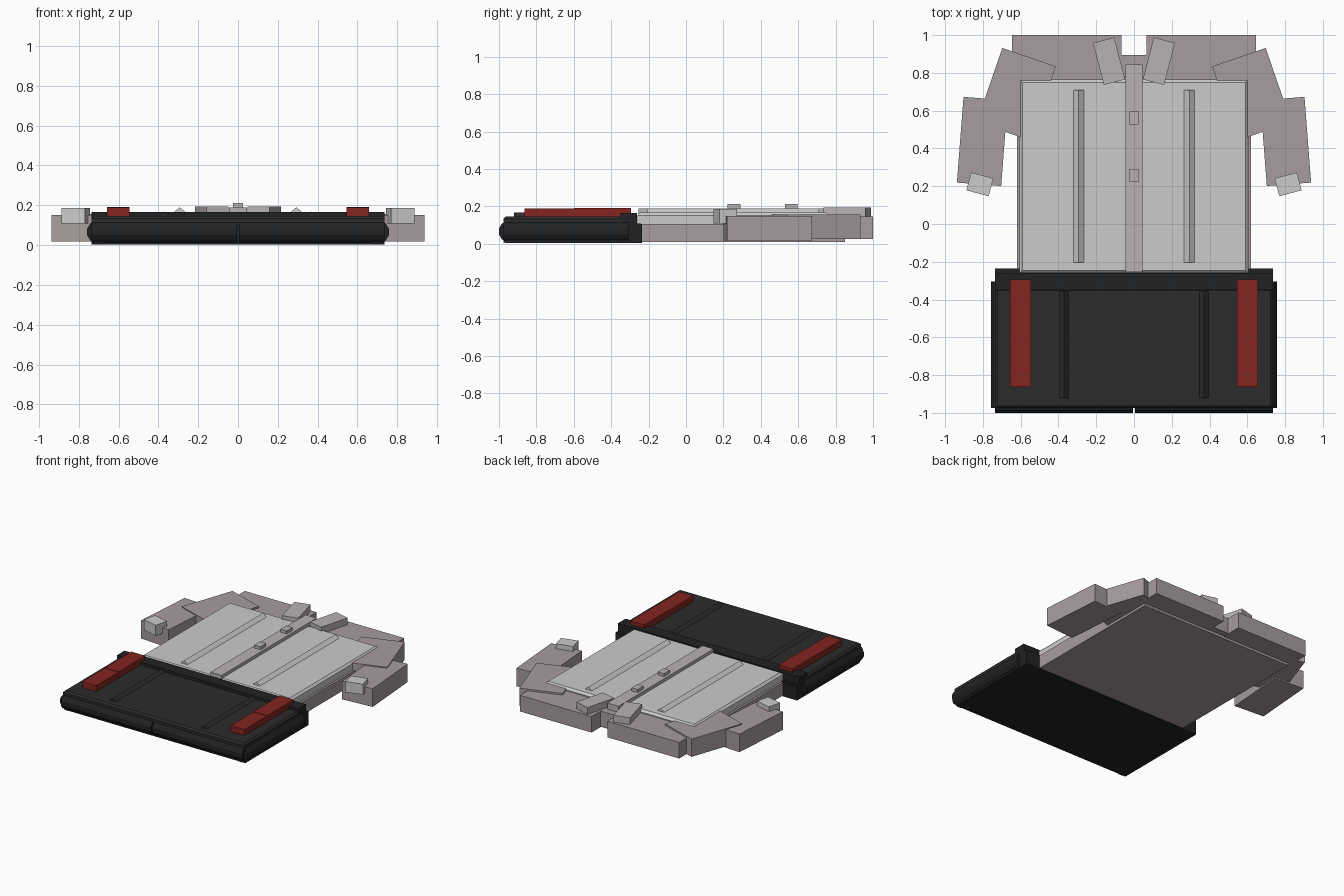
import bpy, bmesh
from math import radians, pi
from mathutils import Matrix, Vector

if "Cube" in bpy.data.objects:
    bpy.data.objects.remove(bpy.data.objects["Cube"])


def mat(name, rgb):
    m = bpy.data.materials.new(name)
    m.diffuse_color = (*rgb, 1)
    m.use_nodes = True
    m.node_tree.nodes["Principled BSDF"].inputs["Base Color"].default_value = m.diffuse_color
    return m


MAUVE = mat("mauve_cloth", (0.39, 0.34, 0.34))
LIGHT = mat("light_cloth", (0.60, 0.59, 0.58))
TRIM = mat("trim_cloth", (0.48, 0.45, 0.45))
BLACK = mat("black_cloth", (0.015, 0.016, 0.018))
CHAR = mat("charcoal_cloth", (0.025, 0.025, 0.025))
RED = mat("red_stripe", (0.23, 0.018, 0.014))


def finish(bm, name, m):
    bmesh.ops.recalc_face_normals(bm, faces=bm.faces)
    me = bpy.data.meshes.new(name)
    bm.to_mesh(me)
    bm.free()
    ob = bpy.data.objects.new(name, me)
    bpy.context.collection.objects.link(ob)
    me.materials.append(m)
    return ob


def box(name, x, y, z, m, rot=0, bevel=0):
    """Box from (min, max) ranges, turned about its own vertical axis."""
    bm = bmesh.new()
    size = [b - a for a, b in (x, y, z)]
    mid = Vector([(a + b) / 2 for a, b in (x, y, z)])
    bmesh.ops.create_cube(bm, size=1, matrix=Matrix.Translation(mid)
                          @ Matrix.Rotation(radians(rot), 4, 'Z') @ Matrix.Diagonal((*size, 1)))
    if bevel:
        top = [e for e in bm.edges if all(v.co.z > mid.z for v in e.verts)]
        bmesh.ops.bevel(bm, geom=top, offset=bevel, segments=1, affect='EDGES')
    return finish(bm, name, m)


def slab(name, c, size, z, m, rot):
    """Box given by centre and size in plan."""
    return box(name, (c[0] - size[0] / 2, c[0] + size[0] / 2),
               (c[1] - size[1] / 2, c[1] + size[1] / 2), z, m, rot)


def tube(name, c, r, length, axis, m, sides=12):
    bm = bmesh.new()
    turn = Matrix.Rotation(pi / 2, 4, 'Y' if axis == 'X' else 'X')
    bmesh.ops.create_cone(bm, segments=sides, radius1=r, radius2=r, depth=length, cap_ends=True,
                          matrix=Matrix.Translation(c) @ turn @ Matrix.Rotation(pi / sides, 4, 'Z'))
    return finish(bm, name, m)


def fold(name, x, y, w, z0, z1, m):
    """Triangular ridge running along y."""
    bm = bmesh.new()
    ends = [[bm.verts.new((x + dx, yy, z)) for dx, z in ((-w, z0), (w, z0), (0, z1))] for yy in y]
    bm.faces.new(ends[0])
    bm.faces.new(ends[1])
    for i in range(3):
        j = (i + 1) % 3
        bm.faces.new((ends[0][i], ends[0][j], ends[1][j], ends[1][i]))
    return finish(bm, name, m)


# Shirt body
box("shirt_back", (-0.62, 0.62), (-0.26, 0.85), (0.01, 0.105), MAUVE)
box("shirt_front", (-0.605, 0.605), (-0.26, 0.765), (0.105, 0.167), LIGHT, bevel=0.015)
box("neck_back", (-0.10, 0.10), (0.78, 0.895), (0.03, 0.145), MAUVE)
box("placket", (-0.045, 0.045), (-0.255, 0.845), (0.145, 0.19), TRIM)
for y in (0.257, 0.562):
    box("button", (-0.025, 0.025), (y - 0.034, y + 0.034), (0.185, 0.212), TRIM)

# Shorts body
box("shorts_back", (-0.735, 0.735), (-0.965, -0.24), (0.004, 0.11), BLACK)
box("shorts_front", (-0.735, 0.735), (-0.975, -0.34), (0.10, 0.146), CHAR, bevel=0.012)
box("waistband_front", (-0.735, 0.735), (-0.35, -0.262), (0.10, 0.166), BLACK)
box("waistband_back", (-0.735, 0.735), (-0.31, -0.235), (0.004, 0.107), BLACK)

for s in (-1, 1):
    # Shoulders, sleeves and cuffs
    box("shoulder_yoke", sorted((s * 0.065, s * 0.645)), (0.72, 1.0), (0.027, 0.145), MAUVE)
    slab("upper_sleeve", (s * 0.623, 0.687), (0.30, 0.415), (0.027, 0.157), MAUVE, -s * -19 * -1)
    slab("lower_sleeve", (s * 0.803, 0.437), (0.235, 0.455), (0.017, 0.15), MAUVE, s * 4.4)
    slab("cuff", (s * 0.816, 0.21), (0.122, 0.098), (0.108, 0.186), LIGHT, s * 15)
    # Collar flaps
    slab("collar_flap", (s * 0.132, 0.862), (0.116, 0.23), (0.145, 0.195), TRIM, -s * 14.5)
    # Cloth folds
    fold("shirt_fold", s * 0.293, (-0.205, 0.71), 0.036, 0.16, 0.19, LIGHT)
    fold("shorts_fold", s * 0.37, (-0.92, -0.355), 0.03, 0.14, 0.168, CHAR)
    # Rounded side seams and leg hems
    tube("side_seam", (s * 0.70, -0.64, 0.066), 0.06, 0.67, 'Y', BLACK)
    tube("leg_hem", (s * 0.37, -0.942, 0.066), 0.06, 0.73, 'X', BLACK)
    # Red side stripes
    x = sorted((s * 0.545, s * 0.657))
    box("stripe_upper", x, (-0.60, -0.295), (0.14, 0.192), RED)
    box("stripe_lower", x, (-0.863, -0.60), (0.14, 0.189), RED)

# Turn sleeves outward symmetrically
for ob in bpy.data.objects:
    if ob.name.startswith("upper_sleeve"):
        c = sum((v.co for v in ob.data.vertices), Vector()) / len(ob.data.vertices)
        s = 1 if c.x > 0 else -1
        spin = Matrix.Translation(c) @ Matrix.Rotation(radians(s * 38), 4, 'Z') @ Matrix.Translation(-c)
        ob.data.transform(spin)
